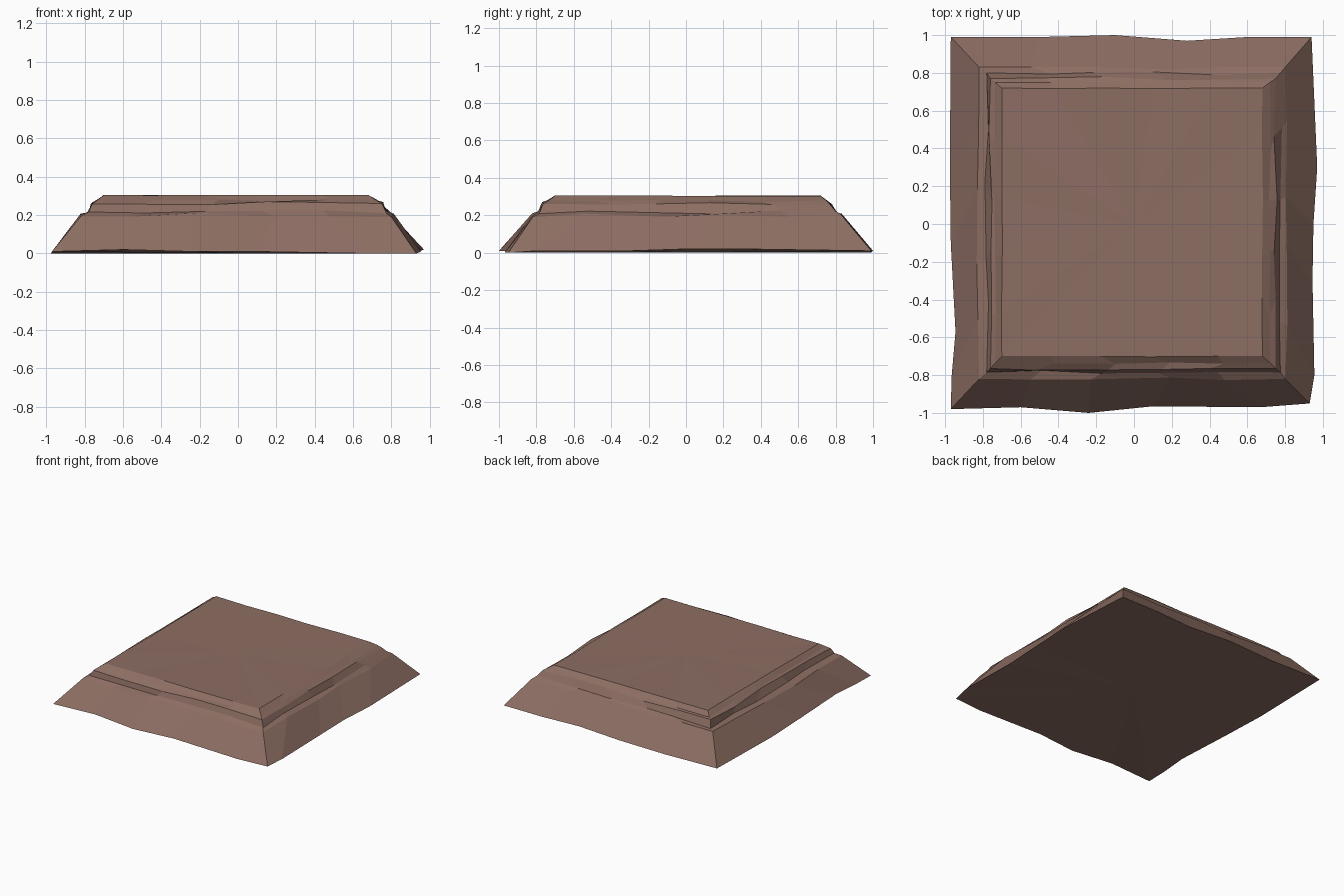
import bpy
import bmesh
import random

random.seed(4)

cube = bpy.data.objects.get("Cube")
if cube:
    bpy.data.objects.remove(cube, do_unlink=True)

# Weathered brown stone
stone = bpy.data.materials.new("brown_stone")
stone.use_nodes = True
colour = (0.266, 0.156, 0.125, 1)
stone.diffuse_color = colour
stone.node_tree.nodes["Principled BSDF"].inputs["Base Color"].default_value = colour

SEGS = 5

# Ragged foot outline, counter-clockwise, five points per side
foot = [
    (-0.97, -0.98, 0.01), (-0.60, -0.97, 0.02), (-0.24, -1.0, 0.01), (0.10, -0.965, 0.01), (0.67, -0.97, 0),
    (0.93, -0.95, 0), (0.955, -0.80, 0.01), (0.945, -0.30, 0.01), (0.95, 0, 0.02), (0.97, 0.30, 0.02),
    (0.94, 0.99, 0.01), (0.60, 0.99, 0.01), (0.28, 0.97, 0.01), (-0.10, 1.0, 0.01), (-0.50, 0.99, 0),
    (-0.97, 0.99, 0.01), (-0.975, 0.30, 0), (-0.97, -0.10, 0.01), (-0.945, -0.57, 0.01), (-0.965, -0.80, 0.01),
]

# Upper courses: left, right, front, back, height, outward wobble, height wobble
courses = [
    (-0.82, 0.80, -0.82, 0.83, 0.20, 0.014, 0.012),
    (-0.78, 0.775, -0.785, 0.80, 0.217, 0.010, 0.010),
    (-0.76, 0.75, -0.765, 0.77, 0.262, 0.010, 0.008),
    (-0.735, 0.72, -0.735, 0.75, 0.276, 0.006, 0.006),
    (-0.70, 0.68, -0.70, 0.72, 0.304, 0.004, 0.002),
]


def course_points(x0, x1, y0, y1, z, out, lift):
    """Points round a rectangle, wobbled outward between fixed corners."""
    corners = [(x0, y0), (x1, y0), (x1, y1), (x0, y1)]
    points = []
    for side in range(4):
        (ax, ay), (bx, by) = corners[side], corners[(side + 1) % 4]
        for i in range(SEGS):
            t = i / SEGS
            if i:
                t += random.uniform(-0.04, 0.04)
            x, y = ax + (bx - ax) * t, ay + (by - ay) * t
            wobble = random.uniform(-out, out) if i else 0
            if side % 2:
                x += wobble
            else:
                y += wobble
            points.append((x, y, z + random.uniform(-lift, lift)))
    return points


def add_fan(bm, ring, centre, flip):
    """Close a ring with triangles meeting at a centre point."""
    hub = bm.verts.new(centre)
    for i, a in enumerate(ring):
        b = ring[(i + 1) % len(ring)]
        bm.faces.new((hub, b, a) if flip else (hub, a, b))


# Stepped rock slab: sloping foot, two ledges and a flat top
bm = bmesh.new()
outlines = [foot] + [course_points(*c) for c in courses]
rings = [[bm.verts.new(p) for p in outline] for outline in outlines]
for low, high in zip(rings, rings[1:]):
    for i in range(len(low)):
        j = (i + 1) % len(low)
        bm.faces.new((low[i], low[j], high[j], high[i]))
add_fan(bm, rings[-1], (0, 0, 0.30), False)
add_fan(bm, rings[0], (0, 0, 0), True)

mesh = bpy.data.meshes.new("rock_slab")
bm.to_mesh(mesh)
bm.free()
mesh.materials.append(stone)
slab = bpy.data.objects.new("rock_slab", mesh)
bpy.context.collection.objects.link(slab)
